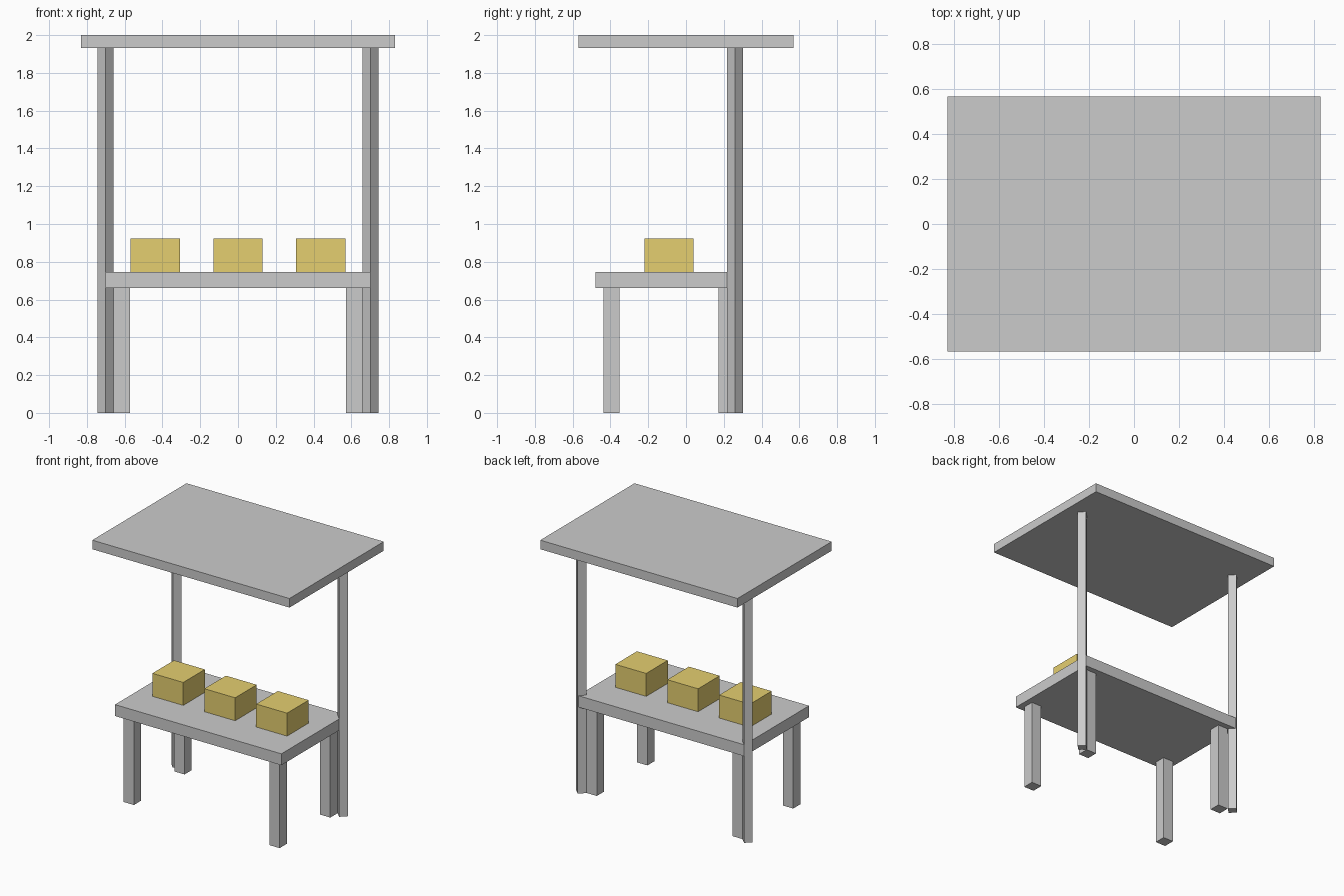
import bpy
import math

if "Cube" in bpy.data.objects:
    bpy.data.objects.remove(bpy.data.objects["Cube"])


def material(name, rgb):
    m = bpy.data.materials.new(name)
    m.diffuse_color = (*rgb, 1.0)
    m.use_nodes = True
    m.node_tree.nodes["Principled BSDF"].inputs["Base Color"].default_value = m.diffuse_color
    return m


GREY = material("plain grey", (0.60, 0.60, 0.60))
YELLOW = material("straw yellow", (0.78, 0.62, 0.16))


def box(name, x, y, z, mat):
    """Box from (min, max) ranges on each axis."""
    bpy.ops.mesh.primitive_cube_add(size=1, location=[sum(r) / 2 for r in (x, y, z)])
    ob = bpy.context.object
    ob.name = name
    ob.scale = [r[1] - r[0] for r in (x, y, z)]
    bpy.ops.object.transform_apply(location=False, rotation=False, scale=True)
    ob.data.materials.append(mat)


def post(name, x, y, radius, height):
    """Four-sided post with its corners pointing along the axes."""
    bpy.ops.mesh.primitive_cylinder_add(vertices=4, radius=radius, depth=height,
                                        location=(x, y, height / 2))
    ob = bpy.context.object
    ob.name = name
    ob.data.materials.append(GREY)


TABLE_Y = -0.09      # centre line of the table
TABLE_BOTTOM = 0.66
TABLE_TOP = 0.747
ROOF_BOTTOM = 1.931

# Roof and table slabs
box("roof", (-0.832, 0.832), (-0.568, 0.568), (ROOF_BOTTOM, 2.0), GREY)
box("table_top", (-0.702, 0.702), (TABLE_Y - 0.39, TABLE_Y + 0.39),
    (TABLE_BOTTOM, TABLE_TOP), GREY)

for side, sx in (("left", -1), ("right", 1)):
    # Table legs
    for end, sy in (("front", -1), ("back", 1)):
        cx, cy = sx * 0.615, TABLE_Y + sy * 0.305
        box(f"{end}_{side}_leg", (cx - 0.043, cx + 0.043), (cy - 0.043, cy + 0.043),
            (0, TABLE_BOTTOM), GREY)
    # Roof posts
    post(f"{side}_roof_post", sx * 0.702, 0.26, 0.043, ROOF_BOTTOM)

# Crates on the table
for i, cx in enumerate((-0.438, 0, 0.438)):
    box(f"crate_{i + 1}", (cx - 0.13, cx + 0.13), (TABLE_Y - 0.13, TABLE_Y + 0.13),
        (TABLE_TOP, 0.922), YELLOW)
